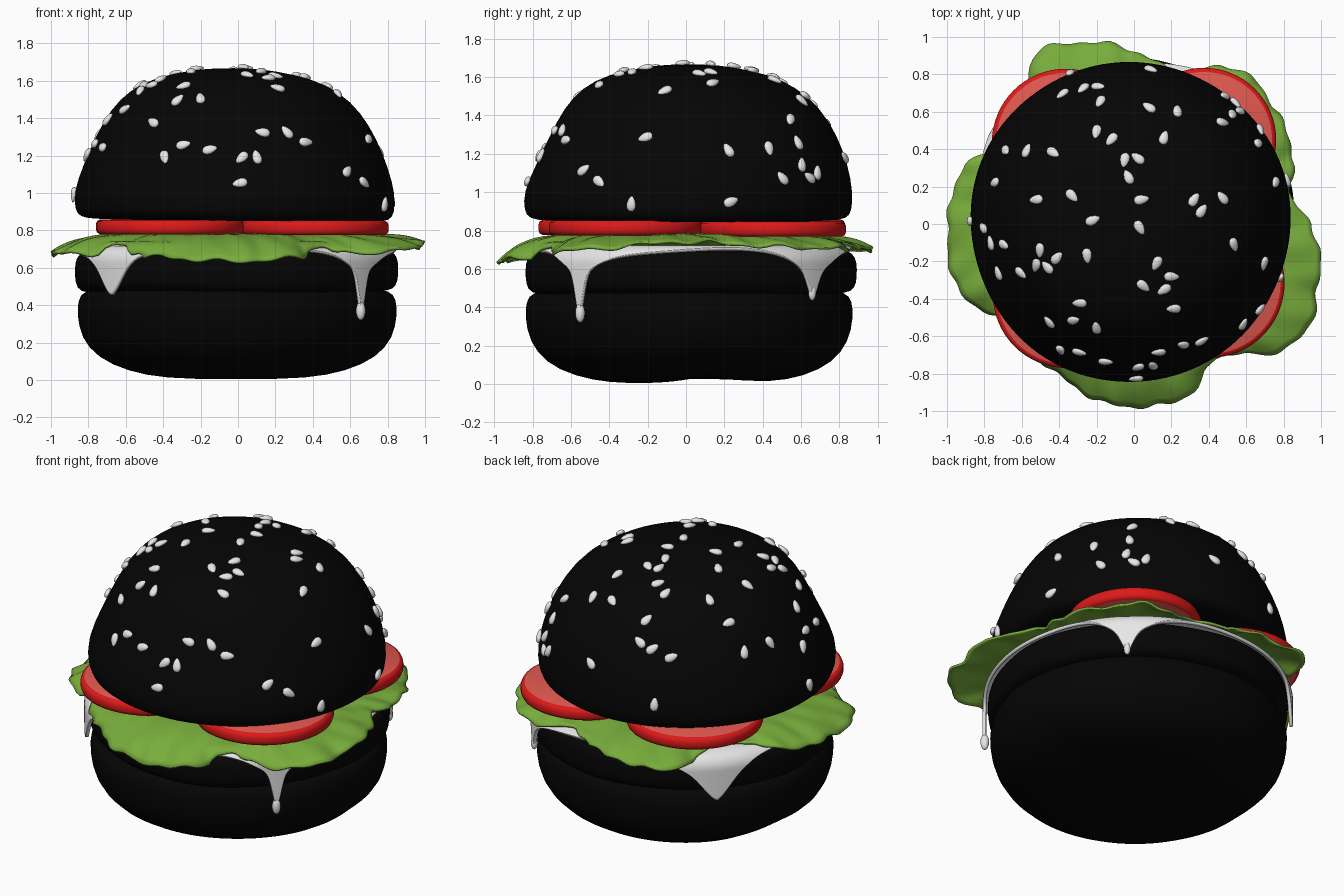
import bpy, bmesh, math, random
from mathutils import Vector, Matrix
from mathutils.bvhtree import BVHTree

if "Cube" in bpy.data.objects:
    bpy.data.objects.remove(bpy.data.objects["Cube"])

random.seed(4)
TAU = math.tau


def material(name, rgb):
    m = bpy.data.materials.new(name)
    m.diffuse_color = (*rgb, 1)
    m.use_nodes = True
    m.node_tree.nodes["Principled BSDF"].inputs["Base Color"].default_value = m.diffuse_color
    return m


BLACK = material("charcoal black", (0.0015, 0.0015, 0.0015))
WHITE = material("cream white", (0.8, 0.8, 0.8))
GREEN = material("leaf green", (0.19, 0.42, 0.045))
RED = material("skin red", (0.72, 0.01, 0.01))
PINK = material("flesh red", (0.75, 0.1, 0.08))


def finish(name, bm, mats, angle=180, subsurf=0, thick=0):
    me = bpy.data.meshes.new(name)
    bm.to_mesh(me)
    bm.free()
    ob = bpy.data.objects.new(name, me)
    bpy.context.collection.objects.link(ob)
    for m in mats:
        me.materials.append(m)
    me.polygons.foreach_set("use_smooth", [True] * len(me.polygons))
    if angle < 180:
        me.set_sharp_from_angle(angle=math.radians(angle))
    if thick:
        mod = ob.modifiers.new("thickness", "SOLIDIFY")
        mod.thickness, mod.offset = thick, 1
    if subsurf:
        mod = ob.modifiers.new("smooth", "SUBSURF")
        mod.levels = mod.render_levels = subsurf
    return ob


def lathe(profile, cx, cy, segs=56, warp=None):
    """Closed solid from (radius, z) points running bottom pole to top pole."""
    bm = bmesh.new()
    rings = [[bm.verts.new((r * math.cos(TAU * j / segs), r * math.sin(TAU * j / segs), z))
              for j in range(segs)] for r, z in profile[1:-1]]
    bot, top = (bm.verts.new((0, 0, profile[i][1])) for i in (0, -1))
    for j in range(segs):
        k = (j + 1) % segs
        for a, b in zip(rings, rings[1:]):
            bm.faces.new((a[j], a[k], b[k], b[j]))
        bm.faces.new((bot, rings[0][k], rings[0][j]))
        bm.faces.new((top, rings[-1][j], rings[-1][k]))
    for v in bm.verts:
        if warp:
            v.co = warp(v.co)
        v.co += Vector((cx, cy, 0))
    return bm


def sheet(point, segs, rows):
    """Open polar sheet; point(angle, t) gives the position, t from inner 0 to outer 1."""
    bm = bmesh.new()
    g = [[bm.verts.new(point(TAU * j / segs, i / rows)) for j in range(segs)] for i in range(rows + 1)]
    for a, b in zip(g, g[1:]):
        for j in range(segs):
            k = (j + 1) % segs
            bm.faces.new((a[j], b[j], b[k], a[k]))
    bm.faces.new(g[0])
    return bm


def table(values, a):
    """Smooth periodic lookup of evenly spaced values around the circle."""
    f = (a % TAU) / TAU * len(values)
    i, t = int(f), f - int(f)
    p, q, r, s = (values[(i + n) % len(values)] for n in (-1, 0, 1, 2))
    return q + 0.5 * t * (r - p + t * (2 * p - 5 * q + 4 * r - s + t * (3 * (q - r) + s - p)))


# Bottom bun, with a shallow groove underneath
def bottom_warp(c):
    low = max(0, 1 - c.z / 0.25)
    k = 1 + 0.008 * math.sin(3 * math.atan2(c.y, c.x) + 1)
    return Vector((c.x * k, c.y * k, c.z + 0.035 * low * math.exp(-((c.y - 0.1) / 0.18) ** 2)))


finish("bottom_bun", lathe([(0, 0), (0.2, 0), (0.42, 0.005), (0.6, 0.04), (0.75, 0.11), (0.835, 0.22),
                            (0.858, 0.35), (0.852, 0.43), (0.82, 0.482), (0.7, 0.485), (0.3, 0.485), (0, 0.485)],
                           -0.01, 0.02, warp=bottom_warp), [BLACK], subsurf=1)


# Patty
def patty_warp(c):
    a = math.atan2(c.y, c.x)
    k = 1 + 0.006 * math.sin(4 * a) + 0.003 * math.sin(9 * a)
    return Vector((c.x * k, c.y * k, c.z + 0.006 * math.sin(3 * a + 2)))


finish("patty", lathe([(0, 0.47), (0.4, 0.465), (0.76, 0.465), (0.84, 0.478), (0.864, 0.52), (0.867, 0.6),
                       (0.86, 0.66), (0.82, 0.695), (0.74, 0.7), (0.4, 0.7), (0, 0.7)],
                      -0.008, 0.025, warp=patty_warp), [BLACK], subsurf=1)

# Melted cheese: (angle, shoulder depth, shoulder width, drip depth, drip width)
DRIPS = [(-41, 0.16, 9, 0.17, 2.3), (46, 0.17, 8, 0.07, 3), (137, 0.12, 12, 0.13, 8), (221, 0.11, 13, 0.13, 7)]


def cheese_point(a, t):
    edge = 0.69 + 0.008 * math.sin(5 * a)
    for ang, d1, w1, d2, w2 in DRIPS:
        dev = abs((math.degrees(a) - ang + 180) % 360 - 180)
        edge -= d1 * math.exp(-dev / w1) + d2 * math.exp(-(dev / w2) ** 2)
    if t < 0.2:
        r, z = 0.4 + 2 * t, 0.703
    else:
        z = 0.703 + (edge - 0.703) * (t - 0.2) / 0.8
        r = 0.8 + 0.072 * math.sqrt(max(0, 1 - (max(0, z - 0.628) / 0.075) ** 2))
    return (r * math.cos(a) - 0.008, r * math.sin(a) + 0.025, z)


finish("melted_cheese", sheet(cheese_point, 480, 22), [WHITE], thick=0.02)

# Beads at the drip tips
for n, (ang, z, s) in enumerate([(-41, 0.37, 0.025), (46, 0.475, 0.02)]):
    bm = bmesh.new()
    a = math.radians(ang)
    bmesh.ops.create_uvsphere(bm, u_segments=20, v_segments=12, radius=1, matrix=Matrix.Translation(
        (0.88 * math.cos(a) - 0.008, 0.88 * math.sin(a) + 0.025, z)) @ Matrix.Diagonal((s, s, s * 2, 1)))
    finish(f"cheese_bead_{n + 1}", bm, [WHITE])

# Lettuce: ragged outline and drooping edge around the circle, resting on the cheese
REACH = [0.94, 0.85, 0.9, 0.95, 0.97, 1.0, 0.97, 0.86, 0.86, 0.92, 0.98, 1.02, 1.05, 0.87, 0.8, 0.83, 0.94, 0.98,
         0.99, 1.0, 1.0, 0.92, 0.82, 0.88, 0.88, 0.92, 0.96, 0.97, 0.97, 0.94, 0.83, 0.9, 1.04, 1.08, 1.04, 1.01]
EDGE_Z = [0.735, 0.71, 0.7, 0.7, 0.69, 0.71, 0.67, 0.67, 0.655, 0.63, 0.665, 0.695]


def lettuce_point(a, t):
    reach = table(REACH, a) + 0.007 * math.sin(23 * a) + 0.006 * math.sin(41 * a + 1)
    r = 0.4 + (reach - 0.4) * t
    z = 0.77 - (0.77 - table(EDGE_Z, a)) * t ** 4
    z += t * t * (0.008 * math.sin(17 * a + 5 * t) + 0.006 * math.sin(31 * a - 9 * t))
    x, y = r * math.cos(a), r * math.sin(a)
    rest = math.hypot(x + 0.008, y - 0.025) - 0.8
    if rest < 0.1:
        z = max(z, 0.628 + math.sqrt(0.1 ** 2 - max(0, rest) ** 2))
    return (max(-0.995, min(0.995, x)), y, z)


finish("lettuce", sheet(lettuce_point, 240, 20), [GREEN], thick=0.014)

# Tomato slices: red skin with a paler cut face
for n, (x, y, z, r) in enumerate([(-0.36, -0.375, 0.777, 0.395), (0.405, -0.315, 0.774, 0.4),
                                  (0.375, 0.45, 0.768, 0.385), (-0.365, 0.435, 0.78, 0.395)]):
    bm = lathe([(0, z), (r - 0.022, z), (r - 0.007, z + 0.008), (r, z + 0.025), (r, z + 0.053), (r - 0.007, z + 0.07),
                (r - 0.022, z + 0.078), (0, z + 0.078)], x, y, 64)
    for f in bm.faces:
        f.material_index = 1 if len(f.verts) == 3 else 0
    finish(f"tomato_slice_{n + 1}", bm, [RED, PINK], angle=50)


# Top bun, with a slightly flatter shoulder at the front left
def top_warp(c):
    a = math.atan2(c.y, c.x)
    k = 1 + 0.005 * math.sin(3 * a + 0.5) + 0.003 * math.sin(5 * a)
    if 1 < c.z < 1.62:
        k -= 0.08 * math.sin(math.pi * (c.z - 1) / 0.62) * (0.5 + 0.5 * math.cos(a + 1.9))
    return Vector((c.x * k, c.y * k, c.z - 0.012 * c.x))


bun = finish("top_bun", lathe([(0, 0.85), (0.4, 0.85), (0.75, 0.85), (0.83, 0.862), (0.856, 0.9), (0.861, 1.0),
                               (0.838, 1.14), (0.78, 1.3), (0.69, 1.44), (0.57, 1.545), (0.42, 1.615), (0.22, 1.655),
                               (0.1, 1.665), (0, 1.667)], -0.02, 0.012, warp=top_warp), [BLACK], subsurf=1)

# Sesame seeds: plan positions in hundredths, dropped onto the bun
SEEDS = [(-34, 80), (-27, 72), (-19, 73), (-18, 65), (-38, 69), (9, 82), (8, 62), (23, 60), (16, 46), (-68, 39),
         (-57, 39), (-43, 38), (-20, 49), (-12, 45), (-5, 34), (2, 35), (-3, 25), (-74, 22), (-52, 13), (-33, 15),
         (-22, 2), (4, 13), (3, -2), (32, 13), (36, 7), (47, 14), (53, -11), (-80, -2), (-76, -10), (-69, -11),
         (-72, -26), (-60, -26), (-50, -14), (-52, -22), (-46, -23), (-41, -18), (-25, -17), (12, -21), (20, -28),
         (5, -33), (16, -35), (21, -45), (-29, -42), (-45, -52), (-32, -51), (-20, -55), (-39, -67), (-29, -68),
         (-15, -73), (2, -76), (10, -75), (1, -82), (13, -68), (26, -64), (36, -62), (48, 68), (54, 64), (56, 60),
         (47, 54), (52, 58), (67, 50), (66, 43), (75, 22), (69, -21), (67, -45), (58, -53), (-64, 61)]
rays = [(Vector((x / 100, y / 100, 3)), Vector((0, 0, -1))) for x, y in SEEDS]
# Seeds low on the side: angle and height
for ang, z in [(16, 0.95), (-20, 0.94), (179, 0.99)]:
    out = Vector((math.cos(math.radians(ang)), math.sin(math.radians(ang)), 0))
    rays.append((out * 2 + Vector((0, 0, z)), -out))
tree = BVHTree.FromObject(bun, bpy.context.evaluated_depsgraph_get())
bm = bmesh.new()
for start, direction in rays:
    hit, normal, _, _ = tree.ray_cast(start, direction)
    if hit is None:
        continue
    rot = normal.to_track_quat("Z", "Y").to_matrix().to_4x4() @ Matrix.Rotation(random.uniform(0, TAU), 4, "Z")
    for v in bmesh.ops.create_uvsphere(bm, u_segments=12, v_segments=8, radius=1)["verts"]:
        x, y, z = v.co
        taper = 1 - 0.3 * x
        v.co = Matrix.Translation(hit + normal * 0.008) @ rot @ Vector(
            (0.042 * x, 0.025 * y * taper, 0.016 * z * taper))
finish("sesame_seeds", bm, [WHITE])
